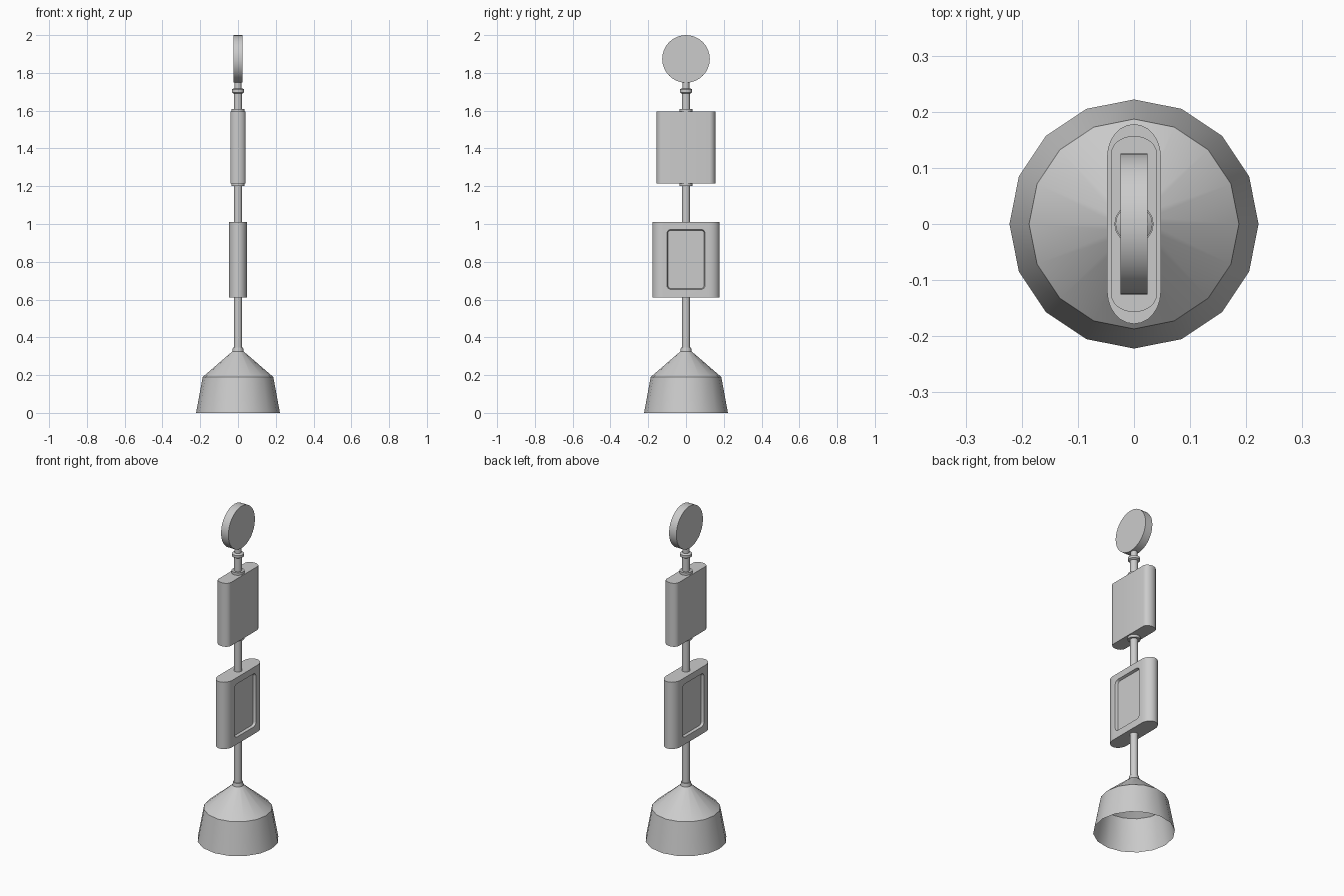
import bpy, bmesh
from math import sin, cos, pi, radians

if "Cube" in bpy.data.objects:
    bpy.data.objects.remove(bpy.data.objects["Cube"], do_unlink=True)

grey = bpy.data.materials.new("plain_grey")
grey.use_nodes = True
COLOUR = (0.6, 0.6, 0.6, 1)
grey.diffuse_color = COLOUR
grey.node_tree.nodes["Principled BSDF"].inputs["Base Color"].default_value = COLOUR


def smooth(ob):
    bpy.ops.object.select_all(action="DESELECT")
    bpy.context.view_layer.objects.active = ob
    ob.select_set(True)
    bpy.ops.object.shade_smooth_by_angle(angle=radians(30))


def loft(name, rings, caps=True):
    """Skin a list of matching point rings."""
    bm = bmesh.new()
    loops = [[bm.verts.new(p) for p in ring] for ring in rings]
    for low, high in zip(loops, loops[1:]):
        for i in range(len(low)):
            j = (i + 1) % len(low)
            bm.faces.new((low[i], low[j], high[j], high[i]))
    if caps:
        bm.faces.new(loops[0][::-1])
        bm.faces.new(loops[-1])
        bmesh.ops.recalc_face_normals(bm, faces=bm.faces)
    mesh = bpy.data.meshes.new(name)
    bm.to_mesh(mesh)
    bm.free()
    mesh.materials.append(grey)
    ob = bpy.data.objects.new(name, mesh)
    bpy.context.collection.objects.link(ob)
    return ob


def lathe(name, profile, sides=16, caps=True):
    """Turn a (radius, height) profile around z."""
    turn = [2 * pi * i / sides for i in range(sides)]
    ob = loft(name, [[(r * cos(a), r * sin(a), z) for a in turn] for r, z in profile], caps)
    smooth(ob)
    return ob


def panel(name, half_x, half_y, end, z0, z1, steps=6):
    """Upright slab with elliptical front and back ends."""
    outline = []
    for side in (1, -1):
        for i in range(2 * steps + 1):
            a = pi * i / (2 * steps)
            outline.append((side * half_x * cos(a), side * (half_y - end + end * sin(a))))
    return loft(name, [[(x, y, z) for x, y in outline] for z in (z0, z1)])


def rounded_rect(x, half_y, half_z, centre_z, radius, steps=4):
    ring = []
    corners = ((1, 1), (-1, 1), (-1, -1), (1, -1))
    for quarter, (sy, sz) in enumerate(corners):
        for i in range(steps + 1):
            a = (quarter + i / steps) * pi / 2
            ring.append((x, sy * (half_y - radius) + radius * cos(a),
                         centre_z + sz * (half_z - radius) + radius * sin(a)))
    return ring


# Hollow flared base, open underneath
lathe("base", [(0.222, 0), (0.187, 0.19), (0.03, 0.325), (0.027, 0.345), (0.02, 0.345)], caps=False)

# Pole and its collars
lathe("pole", [(0.022, 0.33), (0.022, 1.70)])
lathe("lower_collar", [(0.035, 1.2), (0.035, 1.22)])
lathe("upper_collar", [(0.035, 1.59), (0.035, 1.61)])
lathe("neck_ring", [(0.025, 1.692), (0.033, 1.697), (0.033, 1.712), (0.025, 1.717)])
lathe("neck", [(0.018, 1.71), (0.018, 1.76)])

# Upper panel
smooth(panel("upper_panel", 0.041, 0.157, 0.032, 1.215, 1.595))

# Lower panel with a rounded recess on each broad side
lower = panel("lower_panel", 0.048, 0.178, 0.058, 0.61, 1.01)
for side in (1, -1):
    cutter = loft("recess_cutter", [
        rounded_rect(side * 0.033, 0.096, 0.154, 0.8125, 0.018),
        rounded_rect(side * 0.048, 0.101, 0.159, 0.8125, 0.022),
        rounded_rect(side * 0.06, 0.101, 0.159, 0.8125, 0.022)])
    cutter.hide_render = True
    cut = lower.modifiers.new("recess", "BOOLEAN")
    cut.operation = "DIFFERENCE"
    cut.solver = "EXACT"
    cut.object = cutter
    bpy.context.view_layer.objects.active = lower
    bpy.ops.object.modifier_apply(modifier=cut.name)
    bpy.data.objects.remove(cutter, do_unlink=True)
smooth(lower)

# Round head facing sideways
turn = [2 * pi * i / 32 for i in range(32)]
head = loft("head_disc", [[(x, 0.126 * cos(a), 1.874 + 0.126 * sin(a)) for a in turn]
                          for x in (-0.024, 0.024)])
smooth(head)
